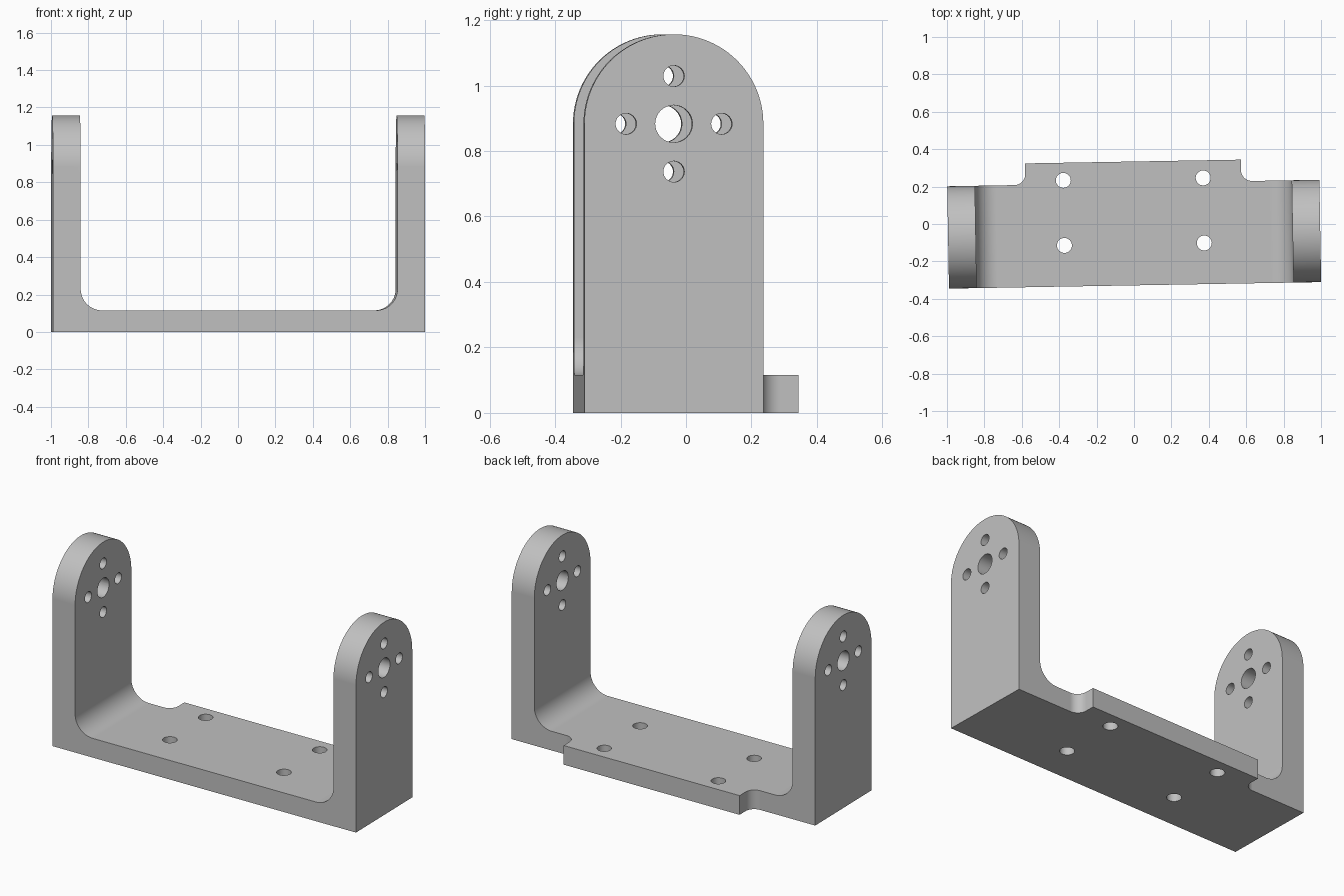
import bpy, bmesh, math
from mathutils import Matrix, Vector

cube = bpy.data.objects.get("Cube")
if cube:
    bpy.data.objects.remove(cube, do_unlink=True)

# Main dimensions
HALF, INNER = 0.995, 0.847          # outer and inner faces of the arms
FRONT, BACK, TAB_BACK = -0.328, 0.219, 0.334
BASE, FILLET = 0.115, 0.115
PIVOT_Y, PIVOT_Z = (FRONT + BACK) / 2, 0.883
ROUND = (BACK - FRONT) / 2
TAB, TAB_FILLET = 0.577, 0.058

grey = bpy.data.materials.new("plain grey")
grey.use_nodes = True
grey.diffuse_color = (0.53, 0.53, 0.53, 1)
grey.node_tree.nodes["Principled BSDF"].inputs["Base Color"].default_value = grey.diffuse_color


def arc(cx, cy, r, start, end, steps):
    angles = [math.radians(start + (end - start) * i / steps) for i in range(steps + 1)]
    return [(cx + r * math.cos(a), cy + r * math.sin(a)) for a in angles]


def mirrored(half):
    """Close a half outline by mirroring it across the vertical axis."""
    return half + [(-x, y) for x, y in reversed(half)]


def finish(bm, name):
    bmesh.ops.recalc_face_normals(bm, faces=bm.faces)
    mesh = bpy.data.meshes.new(name)
    bm.to_mesh(mesh)
    bm.free()
    mesh.materials.append(grey)
    obj = bpy.data.objects.new(name, mesh)
    bpy.context.collection.objects.link(obj)
    return obj


def prism(name, outline, place, low, high):
    """Extrude a 2D outline; place maps (a, b, depth) to a 3D point."""
    bm = bmesh.new()
    face = bm.faces.new([bm.verts.new(place(a, b, low)) for a, b in outline])
    new = bmesh.ops.extrude_face_region(bm, geom=[face])["geom"]
    shift = Vector(place(0, 0, high)) - Vector(place(0, 0, low))
    bmesh.ops.translate(bm, vec=shift, verts=[v for v in new if isinstance(v, bmesh.types.BMVert)])
    return finish(bm, name)


def boolean(target, other, operation):
    mod = target.modifiers.new(operation, "BOOLEAN")
    mod.operation, mod.solver, mod.object = operation, "EXACT", other
    bpy.context.view_layer.objects.active = target
    bpy.ops.object.modifier_apply(modifier=mod.name)
    bpy.data.objects.remove(other, do_unlink=True)


# U-shaped body with filleted inside corners
half_u = [(HALF, 0), (HALF, 1.3), (INNER, 1.3)]
half_u += arc(INNER - FILLET, BASE + FILLET, FILLET, 0, -90, 16)
bracket = prism("bracket", mirrored(half_u), lambda a, b, d: (a, d, b), FRONT, BACK)

# Round the arm tops
arch = [(FRONT, -0.1), (BACK, -0.1)] + arc(PIVOT_Y, PIVOT_Z, ROUND, 0, 180, 48)
boolean(bracket, prism("arm_rounding", arch, lambda a, b, d: (d, a, b), -1.1, 1.1), "INTERSECT")

# Rear tab with filleted side corners
half_tab = [(TAB, TAB_BACK)]
half_tab += arc(TAB + TAB_FILLET, BACK + TAB_FILLET, TAB_FILLET, 180, 270, 12)
half_tab += [(TAB + TAB_FILLET, 0.1)]
boolean(bracket, prism("rear_tab", mirrored(half_tab), lambda a, b, d: (a, b, d), 0, BASE), "UNION")

# Pivot and bolt holes through the arms, mounting holes through the base
bm = bmesh.new()


def hole(location, radius, length, turn):
    bmesh.ops.create_cone(bm, cap_ends=True, segments=32, radius1=radius, radius2=radius,
                          depth=length, matrix=Matrix.Translation(location) @ turn)


across = Matrix.Rotation(math.pi / 2, 4, "Y")
hole((0, PIVOT_Y, PIVOT_Z), 0.057, 2.4, across)
for dy, dz in ((1, 0), (-1, 0), (0, 1), (0, -1)):
    hole((0, PIVOT_Y + dy * 0.146, PIVOT_Z + dz * 0.146), 0.032, 2.4, across)
for x in (-0.374, 0.374):
    for y in (-0.108, 0.24):
        hole((x, y, 0.05), 0.04, 0.4, Matrix.Identity(4))
boolean(bracket, finish(bm, "hole_cutter"), "DIFFERENCE")

# The part stands turned by one degree
bracket.data.transform(Matrix.Rotation(math.radians(1), 4, "Z"))

# Smooth rounds, sharp edges, flat large faces
bpy.ops.object.select_all(action="DESELECT")
bracket.select_set(True)
bpy.context.view_layer.objects.active = bracket
bpy.ops.object.shade_smooth_by_angle(angle=math.radians(30))
normals = bracket.modifiers.new("weighted_normals", "WEIGHTED_NORMAL")
normals.keep_sharp = True
normals.weight = 100
